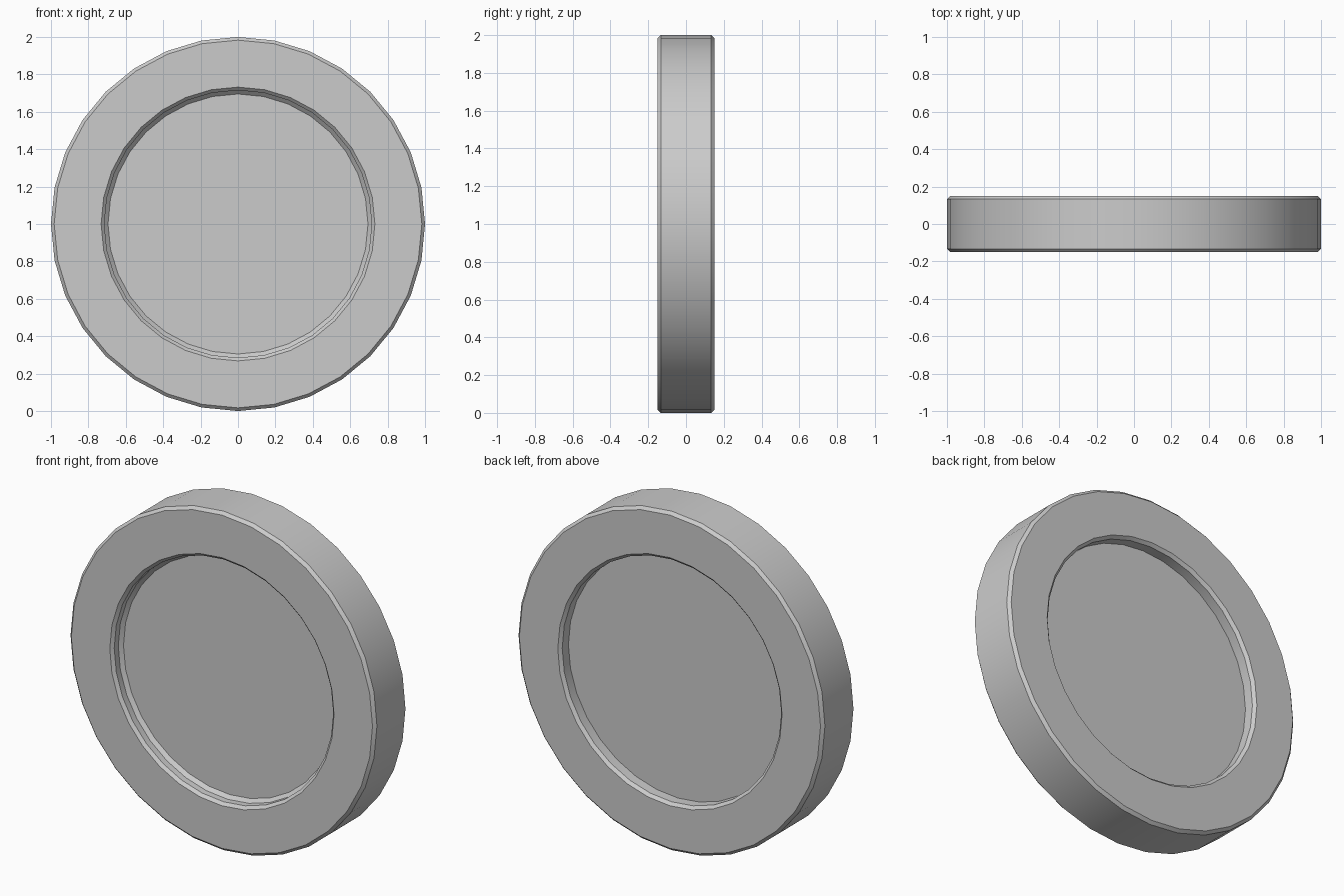
import bpy, bmesh, math

if "Cube" in bpy.data.objects:
    bpy.data.objects.remove(bpy.data.objects["Cube"])

SIDES = 32


def lathe(name, profile):
    """Revolve (radius, y) points around the y axis, then cap both ends."""
    bm = bmesh.new()
    rings = []
    for r, y in profile:
        rings.append([bm.verts.new((r * math.sin(2 * math.pi * i / SIDES), y,
                                    1 + r * math.cos(2 * math.pi * i / SIDES)))
                      for i in range(SIDES)])
    for a, b in zip(rings, rings[1:]):
        for i in range(SIDES):
            j = (i + 1) % SIDES
            bm.faces.new((a[i], a[j], b[j], b[i]))
    bm.faces.new(rings[0])
    bm.faces.new(rings[-1])
    bmesh.ops.recalc_face_normals(bm, faces=bm.faces)
    mesh = bpy.data.meshes.new(name)
    bm.to_mesh(mesh)
    bm.free()
    ob = bpy.data.objects.new(name, mesh)
    bpy.context.collection.objects.link(ob)
    bpy.context.view_layer.objects.active = ob
    ob.select_set(True)
    bpy.ops.object.shade_smooth_by_angle(angle=math.radians(30))
    return ob


# Bevelled disc: front recess with chamfered floor, rim, plain back recess
lathe("recessed_disc", [
    (0.695, -0.075), (0.715, -0.095),    # front floor and its chamfer
    (0.715, -0.133), (0.732, -0.15),     # front inner rim
    (0.983, -0.15), (1.0, -0.133),       # front outer rim
    (1.0, 0.133), (0.983, 0.15),         # back outer rim
    (0.732, 0.15), (0.715, 0.133),       # back inner rim
    (0.715, 0.075),                      # back floor
])
